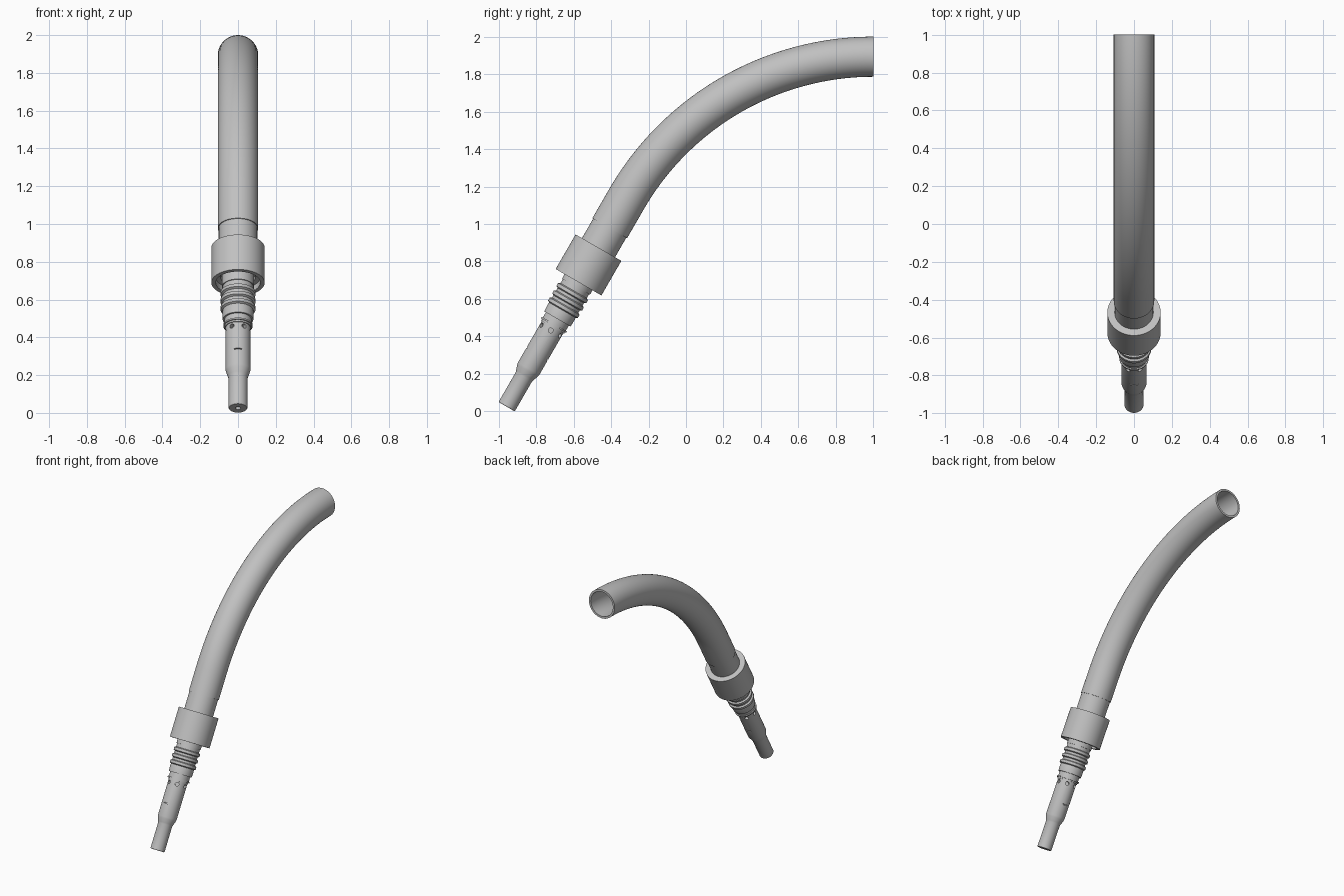
import bpy, bmesh, math
from mathutils import Vector, Matrix

cube = bpy.data.objects.get("Cube")
if cube:
    bpy.data.objects.remove(cube, do_unlink=True)

grey = bpy.data.materials.new("satin grey")
grey.use_nodes = True
colour = (0.53, 0.53, 0.53, 1)
grey.diffuse_color = colour
grey.node_tree.nodes["Principled BSDF"].inputs["Base Color"].default_value = colour

TIP = Vector((0, -0.957, 0.025))
LEAN = math.radians(30)
STRAIGHT, BEND = 1.278, 1.522
END = STRAIGHT + BEND * math.radians(60)


def frame(t):
    """Frame at distance t along the centre line: straight, then a circular bend."""
    lean = LEAN + max(0, t - STRAIGHT) / BEND
    centre = TIP + min(t, STRAIGHT) * Vector((0, math.sin(LEAN), math.cos(LEAN)))
    centre += BEND * Vector((0, math.cos(LEAN) - math.cos(lean),
                             math.sin(lean) - math.sin(LEAN)))
    return Matrix.Translation(centre) @ Matrix.Rotation(-lean, 4, "X")


def smooth(ob):
    bpy.ops.object.select_all(action="DESELECT")
    ob.select_set(True)
    bpy.context.view_layer.objects.active = ob
    bpy.ops.object.shade_smooth_by_angle(angle=math.radians(30))


def finish(name, bm):
    bmesh.ops.remove_doubles(bm, verts=bm.verts, dist=1e-5)
    bmesh.ops.recalc_face_normals(bm, faces=bm.faces)
    mesh = bpy.data.meshes.new(name)
    bm.to_mesh(mesh)
    bm.free()
    mesh.materials.append(grey)
    ob = bpy.data.objects.new(name, mesh)
    bpy.context.collection.objects.link(ob)
    return ob


def turned(name, profile, closed=False, sides=64):
    """Sweep (distance, radius) pairs round the centre line."""
    bm = bmesh.new()
    rings = []
    for t, r in profile:
        m = frame(t)
        rings.append([bm.verts.new(m @ Vector((r * math.cos(a), r * math.sin(a), 0)))
                      for a in (2 * math.pi * i / sides for i in range(sides))])
    pairs = list(zip(rings, rings[1:]))
    if closed:
        pairs.append((rings[-1], rings[0]))
    for low, high in pairs:
        for i in range(sides):
            j = (i + 1) % sides
            bm.faces.new((low[i], low[j], high[j], high[i]))
    ob = finish(name, bm)
    smooth(ob)
    return ob


# Curved hollow tube, slightly slimmer where it enters the collar
bend = [STRAIGHT + (END - STRAIGHT) * i / 48 for i in range(49)]
outer = [(0.8, 0.102), (1.1, 0.102), (1.1, 0.107)] + [(t, 0.107) for t in bend]
inner = [(t, 0.092) for t in reversed(bend)] + [(0.8, 0.092)]
turned("curved_tube", outer + inner, closed=True)

# Collar with a recess underneath
turned("collar", [(0.767, 0.141), (0.98, 0.141), (0.98, 0.095), (0.80, 0.095),
                  (0.80, 0.118), (0.767, 0.118)], closed=True)

# Ribbed neck between collar and nozzle
neck = [(0.541, 0.0), (0.541, 0.081), (0.585, 0.083)]
for t in (0.595, 0.64, 0.685):
    neck += [(t, 0.081), (t + 0.006, 0.092), (t + 0.024, 0.092), (t + 0.03, 0.081)]
neck += [(0.74, 0.081), (0.74, 0.086), (0.82, 0.086), (0.82, 0.096), (0.85, 0.096), (0.85, 0.0)]
turned("ribbed_neck", neck)

# Thin stop ring
turned("stop_ring", [(0.5, 0.05), (0.5, 0.078), (0.509, 0.078), (0.509, 0.05)], closed=True)

# Stepped nozzle with a bore in its tip
nozzle = turned("nozzle", [(0.06, 0.0), (0.06, 0.014), (0, 0.014), (0, 0.047), (0.005, 0.05),
                           (0.185, 0.05), (0.195, 0.054), (0.222, 0.063), (0.235, 0.066),
                           (0.49, 0.066), (0.49, 0.071), (0.56, 0.071), (0.56, 0.0)])

# Cut six round side holes and two narrow slits into the nozzle
bm = bmesh.new()
for k in range(6):
    m = (frame(0.47) @ Matrix.Rotation(math.radians(60 * k), 4, "Z")
         @ Matrix.Translation((0.066, 0, 0)) @ Matrix.Rotation(math.pi / 2, 4, "Y"))
    bmesh.ops.create_cone(bm, cap_ends=True, segments=16, radius1=0.013, radius2=0.013,
                          depth=0.05, matrix=m)
for side in (-1, 1):
    m = frame(0.326) @ Matrix.Translation((0, side * 0.066, 0)) @ Matrix.Diagonal((0.045, 0.02, 0.006, 1))
    bmesh.ops.create_cube(bm, size=1, matrix=m)
cutter = finish("hole_cutter", bm)
cutter.hide_render = True
cut = nozzle.modifiers.new("holes", "BOOLEAN")
cut.object = cutter
cut.operation = "DIFFERENCE"
cut.solver = "EXACT"
bpy.context.view_layer.objects.active = nozzle
bpy.ops.object.modifier_apply(modifier=cut.name)
bpy.data.objects.remove(cutter, do_unlink=True)
smooth(nozzle)
